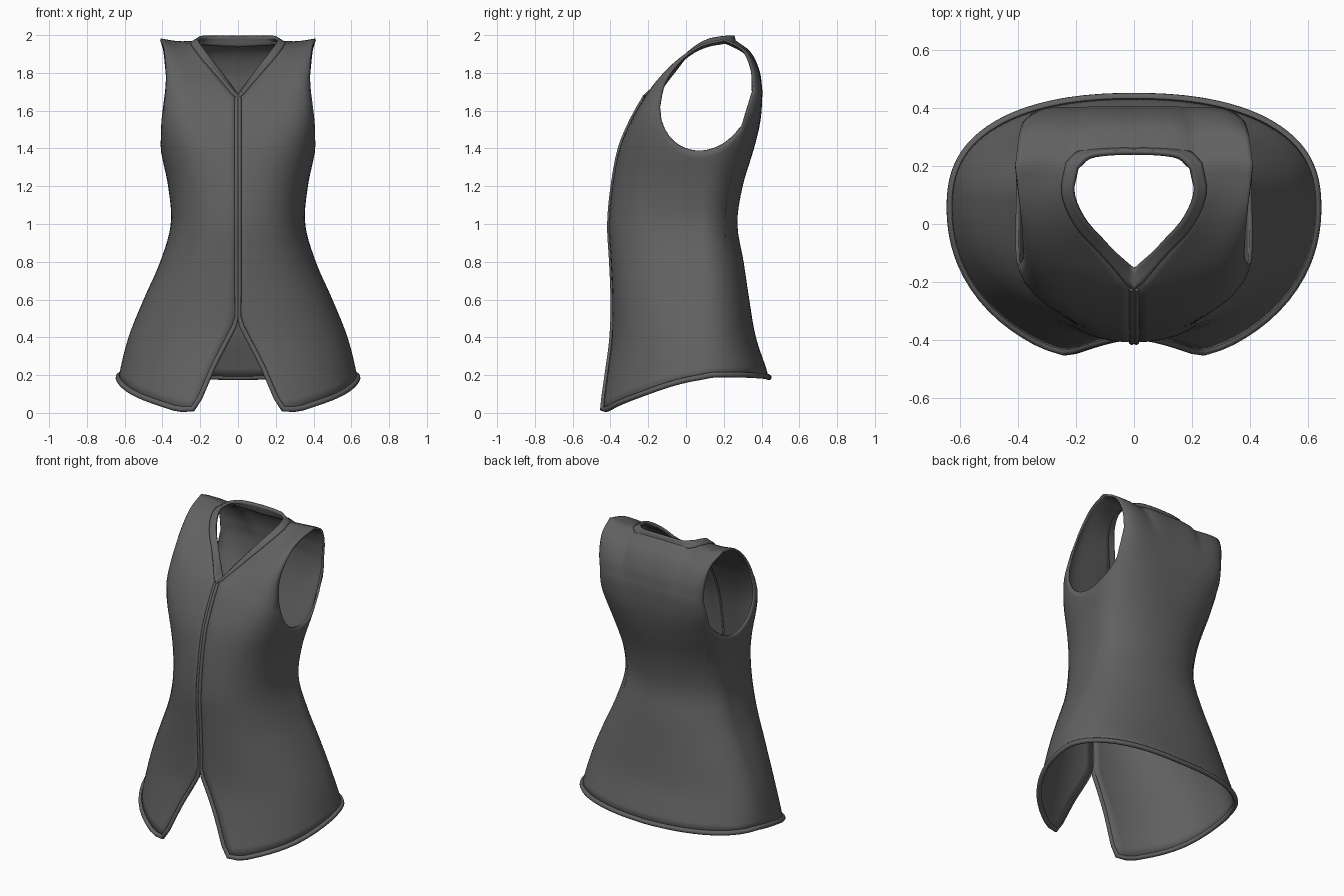
import bpy, bmesh, math
from mathutils import Vector

if "Cube" in bpy.data.objects:
    bpy.data.objects.remove(bpy.data.objects["Cube"])

grey = bpy.data.materials.new("charcoal_fabric")
grey.diffuse_color = (0.12, 0.12, 0.12, 1)
grey.use_nodes = True
grey.node_tree.nodes["Principled BSDF"].inputs["Base Color"].default_value = grey.diffuse_color


def sample(table, t):
    """Smooth interpolation of rows (key, values...) at key t."""
    t = min(max(t, table[0][0]), table[-1][0])
    i = 0
    while i < len(table) - 2 and t > table[i + 1][0]:
        i += 1
    a, b = table[i], table[i + 1]
    p, q = table[max(i - 1, 0)], table[min(i + 2, len(table) - 1)]
    h = b[0] - a[0]
    u = (t - a[0]) / h
    out = []
    for j in range(1, len(a)):
        m0 = (b[j] - p[j]) / (b[0] - p[0]) * h
        m1 = (q[j] - a[j]) / (q[0] - a[0]) * h
        out.append((2*u**3 - 3*u*u + 1) * a[j] + (u**3 - 2*u*u + u) * m0
                   + (3*u*u - 2*u**3) * b[j] + (u**3 - u*u) * m1)
    return out


def curve(points, n):
    """Resample a smooth path through points into n equal steps."""
    pts = [Vector(p) for p in points]
    rows, d = [(0.0, *pts[0])], 0.0
    for a, b in zip(pts, pts[1:]):
        d += (b - a).length
        rows.append((d, *b))
    return [Vector(sample(rows, d * i / n)) for i in range(n + 1)]


def add_grid(bm, rows):
    vs = [[bm.verts.new(p) for p in r] for r in rows]
    for r, s in zip(vs, vs[1:]):
        for i in range(len(r) - 1):
            bm.faces.new((r[i], r[i + 1], s[i + 1], s[i]))


def coons(bottom, top, left, right):
    """Surface patch spanning four boundary paths."""
    n, m = len(bottom) - 1, len(left) - 1
    rows = []
    for j in range(m + 1):
        v = j / m
        row = []
        for i in range(n + 1):
            u = i / n
            row.append(bottom[i] * (1 - v) + top[i] * v
                       + left[j] * (1 - u) + right[j] * u
                       - (bottom[0] * (1 - u) + bottom[n] * u) * (1 - v)
                       - (top[0] * (1 - u) + top[n] * u) * v)
        rows.append(row)
    return rows


def finish(ob):
    ob.data.materials.clear()
    ob.data.materials.append(grey)
    bpy.ops.object.select_all(action='DESELECT')
    ob.select_set(True)
    bpy.context.view_layer.objects.active = ob
    if ob.type == 'CURVE':
        bpy.ops.object.convert(target='MESH')
    bpy.ops.object.shade_smooth_by_angle(angle=math.radians(50))


def shell(name, bm, thickness, offset):
    bmesh.ops.remove_doubles(bm, verts=bm.verts, dist=0.0005)
    me = bpy.data.meshes.new(name)
    bm.to_mesh(me)
    bm.free()
    ob = bpy.data.objects.new(name, me)
    bpy.context.collection.objects.link(ob)
    ob.modifiers.new("mirror", 'MIRROR').merge_threshold = 0.001
    so = ob.modifiers.new("thickness", 'SOLIDIFY')
    so.thickness, so.offset = thickness, offset
    finish(ob)


# Body cross-sections: height, half width, front y, back y, front and back squareness
BODY = [(0.0, .665, -.475, .475, 2.15, 2.35), (.2, .63, -.43, .435, 2.15, 2.35),
        (.4, .58, -.394, .37, 2.2, 2.3), (.6, .50, -.39, .335, 2.3, 2.25),
        (.8, .412, -.398, .305, 2.4, 2.15), (1.0, .356, -.408, .272, 2.5, 2.1),
        (1.2, .37, -.39, .30, 2.5, 2.25), (1.4, .41, -.352, .36, 2.9, 2.8),
        (1.55, .415, -.29, .395, 4.2, 4.2), (1.7, .39, -.205, .405, 7, 8)]
# Front opening half width by height, hem height by position around the body
OPENING = [(0, .28), (.025, .25), (.06, .22), (.26, .125), (.4, .05), (.49, .009), (.6, .008), (1.8, .008)]
HEM = [(0, .022), (.04, .02), (.1, .043), (.22, .095), (.35, .155), (.44, .185), (.55, .203), (1, .188)]
YC = .08


def ring(c, z):
    w, yf, yb, nf, nb = sample(BODY, z)
    start = math.atan(sample(OPENING, z)[0] / w)
    th = start + (math.pi - start) * c
    s, k = math.sin(th), math.cos(th)
    n, d = (nf, YC - yf) if k > 0 else (nb, yb - YC)
    r = (abs(s) ** n + abs(k) ** n) ** (-1 / n)
    x = 0.0 if c >= 1 else w * r * s
    return Vector((x, YC - d * r * k, z))


# Columns: front panel, underarm, back panel
NF, NS, NB, NR, NU = 10, 20, 20, 30, 16
F, B = 55 / 180, 131 / 180
cols = ([F * i / NF for i in range(NF)] + [F + (B - F) * i / NS for i in range(NS)]
        + [B + (1 - B) * i / NB for i in range(NB + 1)])
Y0, Y1 = ring(F, 1.62).y, ring(B, 1.70).y


def chest(c):
    """Top of the lower body: chest line, dropping round the armhole."""
    if c <= F:
        return 1.67 - .05 * c / F
    if c >= B:
        return 1.70
    lo, hi = 1.37, 1.70
    for _ in range(30):
        z = (lo + hi) / 2
        t = min(max((ring(c, z).y - Y0) / (Y1 - Y0), 0), 1)
        if z > 1.62 + .08 * t - .27 * math.sqrt(1 - (2 * t - 1) ** 2):
            hi = z
        else:
            lo = z
    return z


tops = [chest(c) for c in cols]
body = []
for j in range(NR + 1):
    hems = [sample(HEM, c)[0] for c in cols]
    body.append([ring(c, h + (t - h) * j / NR) for c, h, t in zip(cols, hems, tops)])
top = body[-1]
front_row, back_row = top[:NF + 1], top[NF + NS:]

# Boundary paths of the upper panels
neck_pt, tip = (.222, .205, 1.97), (.41, .205, 1.982)
neck_front = curve([front_row[0], (.105, -.11, 1.78), (.2, .0, 1.89), (.243, .11, 1.952), neck_pt], NU)
neck_back = curve([neck_pt, (.17, .238, 1.974), (.09, .25, 1.978), (0, .252, 1.98)], NB - NF)
shoulder = curve([neck_pt, (.315, .22, 1.968), tip], NF)
arm_front = curve([front_row[-1], (.383, -.115, 1.74), (.385, -.04, 1.855), (.395, .07, 1.945), tip], NU)
arm_back = curve([back_row[0], (.385, .35, 1.82), (.397, .305, 1.925), tip], NU)
spine = curve([back_row[-1], (0, .388, 1.81), (0, .34, 1.91), (0, .252, 1.98)], NU)

# Vest body
bm = bmesh.new()
add_grid(bm, body)
add_grid(bm, coons(front_row, shoulder, neck_front, arm_front))
add_grid(bm, coons(back_row, shoulder[::-1] + neck_back[1:], arm_back, spine))
shell("vest_body", bm, .012, -1)

# Collar band turned in along the neckline: inward, rise, lower start
BAND = [(0, .07, .012, -.1), (.15, .045, .014, -.1), (.3, .036, .015, -.12), (.6, .03, .018, -.3),
        (.75, .01, .018, -1.5), (1, .004, .017, -2.5)]
path = neck_front + neck_back[1:]
path[0] = Vector((0, path[0].y, path[0].z))
bands = []
for j in range(5):
    row = []
    for i, p in enumerate(path):
        a, b, lo = sample(BAND, i / (len(path) - 1))
        inward = Vector((-p.x, .1 - p.y, 0)).normalized()
        row.append(p + (inward * a + Vector((0, 0, b))) * (lo + (1 - lo) * j / 4))
    bands.append(row)
bm = bmesh.new()
add_grid(bm, bands)
shell("collar_band", bm, .018, 0)

# Piping along both front edges and the hem
edge = [body[j][0] for j in range(NR, 0, -1)]
half = [(p, .01 if p.z > .5 else .013) for p in edge] + [(p, .015) for p in body[0]]
line = half + [(Vector((-p.x, p.y, p.z)), r) for p, r in half[-2::-1]]
cu = bpy.data.curves.new("hem_piping", 'CURVE')
cu.dimensions, cu.bevel_depth, cu.bevel_resolution = '3D', 1.0, 3
cu.use_fill_caps = True
sp = cu.splines.new('POLY')
sp.points.add(len(line) - 1)
for pt, (p, r) in zip(sp.points, line):
    pt.co, pt.radius = (*p, 1), r
piping = bpy.data.objects.new("hem_piping", cu)
bpy.context.collection.objects.link(piping)
finish(piping)
